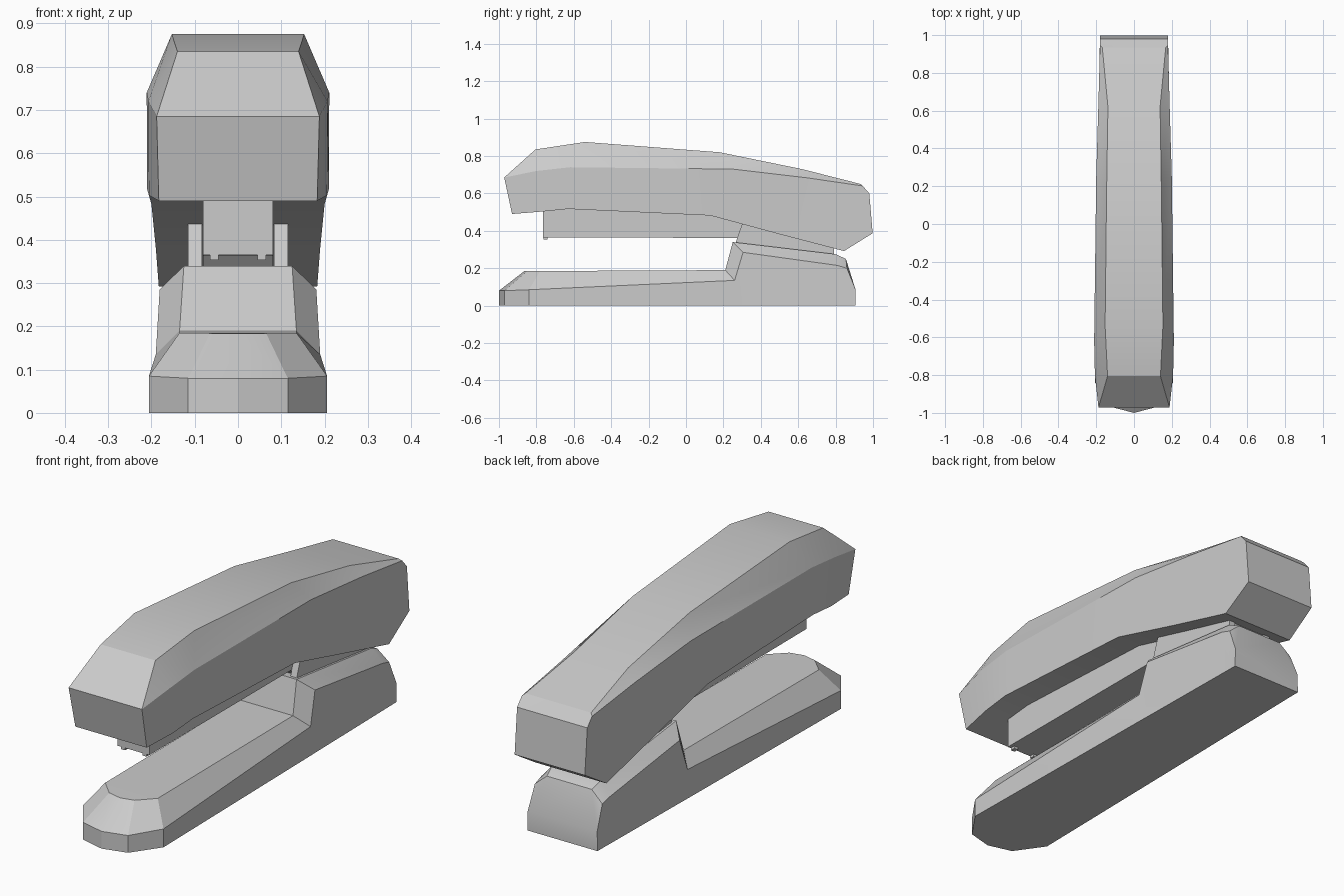
import bpy, bmesh, math

if "Cube" in bpy.data.objects:
    bpy.data.objects.remove(bpy.data.objects["Cube"])


def finish(bm, name):
    bmesh.ops.remove_doubles(bm, verts=bm.verts, dist=0.0005)
    bmesh.ops.recalc_face_normals(bm, faces=bm.faces)
    mesh = bpy.data.meshes.new(name)
    bm.to_mesh(mesh)
    bm.free()
    ob = bpy.data.objects.new(name, mesh)
    bpy.context.collection.objects.link(ob)
    bpy.ops.object.select_all(action='DESELECT')
    ob.select_set(True)
    bpy.context.view_layer.objects.active = ob
    bpy.ops.object.shade_smooth_by_angle(angle=math.radians(22))
    return ob


def loft(name, stations):
    """Each station: (y, z, half width) for top edge, shoulder and bottom edge."""
    bm = bmesh.new()
    rings = []
    for s in stations:
        right = [(w, y, z) for y, z, w in s]
        left = [(-x, y, z) for x, y, z in reversed(right)]
        rings.append([bm.verts.new(p) for p in right + left])
    for a, b in zip(rings, rings[1:]):
        for i in range(6):
            j = (i + 1) % 6
            bm.faces.new((a[i], a[j], b[j], b[i]))
    for s, ring in ((stations[0], rings[0]), (stations[-1], rings[-1])):
        if max(p[2] for p in s) > 0:
            bm.faces.new(ring)
    return finish(bm, name)


def prism(name, profile, x0, x1):
    bm = bmesh.new()
    face = bm.faces.new([bm.verts.new((x0, y, z)) for y, z in profile])
    ext = bmesh.ops.extrude_face_region(bm, geom=[face], use_keep_orig=True)
    moved = [g for g in ext['geom'] if isinstance(g, bmesh.types.BMVert)]
    bmesh.ops.translate(bm, verts=moved, vec=(x1 - x0, 0, 0))
    return finish(bm, name)


# Upper cover
loft("top_cover", [
    ((-.972, .685, .188), (-.972, .685, .188), (-.93, .49, .183)),
    ((-.805, .835, .14), (-.80, .72, .207), (-.77, .503, .206)),
    ((-.54, .875, .153), (-.62, .74, .211), (-.63, .517, .210)),
    ((.18, .82, .145), (.25, .73, .20), (.13, .482, .20)),
    ((.62, .73, .138), (.65, .683, .188), (.50, .382, .19)),
    ((.935, .65, .168), (.945, .64, .18), (.845, .292, .183)),
    ((.98, .60, .18), (.98, .60, .18), (.998, .387, .18)),
])

# Base with rounded nose and raised heel
loft("base", [
    ((-.865, .184, 0), (-1.0, .08, 0), (-1.0, 0, 0)),
    ((-.85, .184, .065), (-.97, .08, .115), (-.97, 0, .115)),
    ((-.78, .185, .135), (-.84, .085, .206), (-.84, 0, .206)),
    ((.21, .19, .135), (.26, .135, .19), (.26, 0, .19)),
    ((.25, .34, .125), (.305, .285, .181), (.305, 0, .189)),
    ((.80, .275, .125), (.81, .215, .176), (.81, 0, .181)),
    ((.855, .25, .115), (.86, .20, .173), (.86, 0, .18)),
    ((.905, .09, .178), (.905, .09, .178), (.905, 0, .18)),
])

# Staple magazine under the cover
prism("magazine", [(-.765, .55), (-.765, .365), (.27, .362), (.31, .318),
                   (.31, .255), (.78, .25), (.78, .33), (.30, .46),
                   (.10, .55)], -.081, .081)

# Hinge bracket walls and small guide tabs at the magazine mouth
for side, sgn in (("right", 1), ("left", -1)):
    prism("hinge_wall_" + side, [(.235, .24), (.275, .365), (.30, .437), (.35, .43),
                                 (.79, .315), (.79, .25), (.30, .24)],
          sgn * .083, sgn * .115)
    prism("guide_tab_" + side, [(-.763, .375), (-.763, .353), (-.74, .353), (-.74, .375)],
          sgn * .045, sgn * .065)
